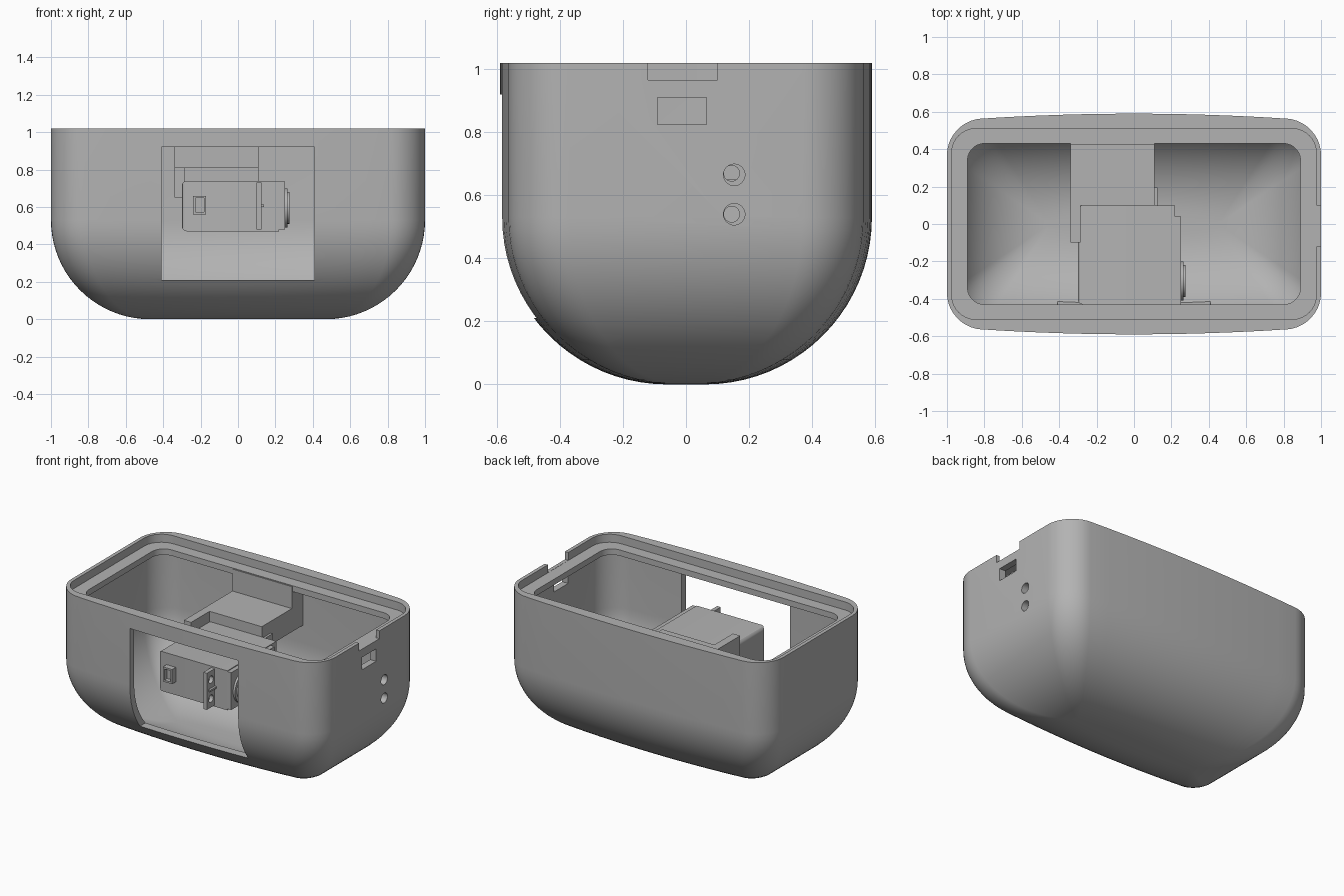
import bpy, bmesh
from math import sin, cos, pi, radians
from mathutils import Matrix

cube = bpy.data.objects.get("Cube")
if cube:
    bpy.data.objects.remove(cube, do_unlink=True)

grey = bpy.data.materials.new("plain_grey")
grey.use_nodes = True
colour = (0.45, 0.45, 0.45, 1)
grey.diffuse_color = colour
grey.node_tree.nodes["Principled BSDF"].inputs["Base Color"].default_value = colour


def finish(name, bm):
    bmesh.ops.recalc_face_normals(bm, faces=bm.faces)
    mesh = bpy.data.meshes.new(name)
    bm.to_mesh(mesh)
    bm.free()
    mesh.materials.append(grey)
    obj = bpy.data.objects.new(name, mesh)
    bpy.context.collection.objects.link(obj)
    return obj


def activate(obj):
    bpy.ops.object.select_all(action='DESELECT')
    obj.select_set(True)
    bpy.context.view_layer.objects.active = obj


def box(name, x, y, z, bevel=0):
    """Box from (min, max) pairs; bevel rounds the edges on its -x end."""
    bm = bmesh.new()
    bmesh.ops.create_cube(bm, size=1)
    for v in bm.verts:
        v.co = [lo + (c + 0.5) * (hi - lo) for c, (lo, hi) in zip(v.co, (x, y, z))]
    if bevel:
        edges = [e for e in bm.edges if all(v.co.x < x[0] + 0.001 for v in e.verts)]
        bmesh.ops.bevel(bm, geom=edges, offset=bevel, segments=3, profile=0.5, affect='EDGES')
    return finish(name, bm)


def disc(name, x, y, z, radius, length):
    """Cylinder lying along x, centred at x, y, z."""
    bm = bmesh.new()
    bmesh.ops.create_cone(bm, cap_ends=True, segments=32, radius1=radius, radius2=radius,
                          depth=length,
                          matrix=Matrix.Translation((x, y, z)) @ Matrix.Rotation(pi / 2, 4, 'Y'))
    return finish(name, bm)


def cut(obj, cutters):
    activate(obj)
    for c in cutters:
        mod = obj.modifiers.new("cut", 'BOOLEAN')
        mod.operation = 'DIFFERENCE'
        mod.solver = 'EXACT'
        mod.object = c
        bpy.ops.object.modifier_apply(modifier=mod.name)
        bpy.data.objects.remove(c, do_unlink=True)


def smooth(obj):
    activate(obj)
    bpy.ops.object.shade_smooth_by_angle(angle=radians(30))


def ring(bm, a, b, r, z, bow=0.0, arc=10, side=12):
    """Rounded rectangle of half sizes a, b whose front and back bow outward."""
    pts = []
    for k, (sx, sy) in enumerate(((1, 1), (-1, 1), (-1, -1), (1, -1))):
        for i in range(arc + 1):
            t = (k + i / arc) * pi / 2
            pts.append((sx * (a - r) + r * cos(t), sy * (b - r) + r * sin(t)))
        if k % 2 == 0:
            x0 = sx * (a - r)
            pts += [(x0 * (1 - 2 * i / side), sy * b) for i in range(1, side)]
    return [bm.verts.new((x, y + bow * (1 - (x / a) ** 2) * y / b, z)) for x, y in pts]


# Shell: one loft up the outside, over the stepped rim and down the inside
BOW, FLAT_X, FLAT_Y, CENTRE, STEPS = 0.04, 0.47, 0.02, 0.53, 20


def bowl_ring(bm, radius, t):
    off = radius * sin(t)
    b = FLAT_Y + off
    return ring(bm, FLAT_X + off, b, 0.18 * b / 0.55, CENTRE - radius * cos(t), BOW)


bm = bmesh.new()
angles = [i / STEPS * pi / 2 for i in range(STEPS + 1)]
rings = [bowl_ring(bm, CENTRE, t) for t in angles]
rings.append(ring(bm, 1.0, 0.55, 0.18, 1.02, BOW))
for a, b, r, z in ((0.975, 0.51, 0.13, 1.02), (0.975, 0.51, 0.13, 0.965),
                   (0.89, 0.43, 0.09, 0.965), (0.89, 0.43, 0.09, 0.925)):
    rings.append(ring(bm, a, b, r, z))
WALL = 0.045
rings.append(ring(bm, 1 - WALL, 0.55 - WALL, 0.165, 0.925, BOW))
rings += [bowl_ring(bm, CENTRE - WALL, t) for t in reversed(angles)]
for low, high in zip(rings, rings[1:]):
    for i in range(len(low)):
        j = (i + 1) % len(low)
        bm.faces.new((low[i], low[j], high[j], high[i]))
bm.faces.new(rings[0])
bm.faces.new(rings[-1])
shell = finish("shell", bm)

# Front window, side notch, side slot and two screw holes
cutters = [
    box("window_cutter", (-0.41, 0.41), (-0.9, -0.25), (0.21, 0.92)),
    box("notch_cutter", (0.93, 1.1), (-0.12, 0.1), (0.966, 1.1)),
    box("slot_cutter", (0.9, 1.1), (-0.09, 0.065), (0.825, 0.91)),
]
cutters += [disc("screw_cutter", 1.0, 0.153, z, 0.034, 0.2) for z in (0.54, 0.665)]
cut(shell, cutters)
smooth(shell)

# Bracket fixed to the back wall, with an arm beside the motor
box("bracket_back", (-0.34, 0.11), (0.425, 0.56), (0.65, 0.96))
box("bracket_block", (-0.34, 0.11), (0.1, 0.426), (0.65, 0.81))
box("bracket_arm", (-0.34, -0.285), (-0.1, 0.101), (0.65, 0.81))

# Motor body with end cap and output disc
smooth(box("motor_body", (-0.3, 0.22), (-0.43, 0.1), (0.47, 0.74), 0.025))
box("motor_end_cap", (0.219, 0.25), (-0.43, 0.04), (0.48, 0.735))
smooth(disc("output_disc", 0.25, -0.305, 0.595, 0.105, 0.03))
smooth(disc("output_hub", 0.26, -0.305, 0.595, 0.085, 0.03))

# Mounting tabs at both ends of the motor, each with two holes
for name, y0, y1 in (("front_tab", -0.515, -0.425), ("back_tab", 0.095, 0.195)):
    tab = box(name, (0.098, 0.125), (y0, y1), (0.48, 0.73))
    cut(tab, [disc("tab_cutter", 0.11, (y0 + y1) / 2, z, 0.025, 0.2) for z in (0.54, 0.67)])
    smooth(tab)
box("front_tab_rib", (0.124, 0.14), (-0.5, -0.425), (0.6, 0.612))

# Cable socket on the motor front
socket = box("cable_socket", (-0.24, -0.17), (-0.47, -0.425), (0.56, 0.66))
cut(socket, [box("socket_cutter", (-0.228, -0.182), (-0.5, -0.44), (0.572, 0.648))])
